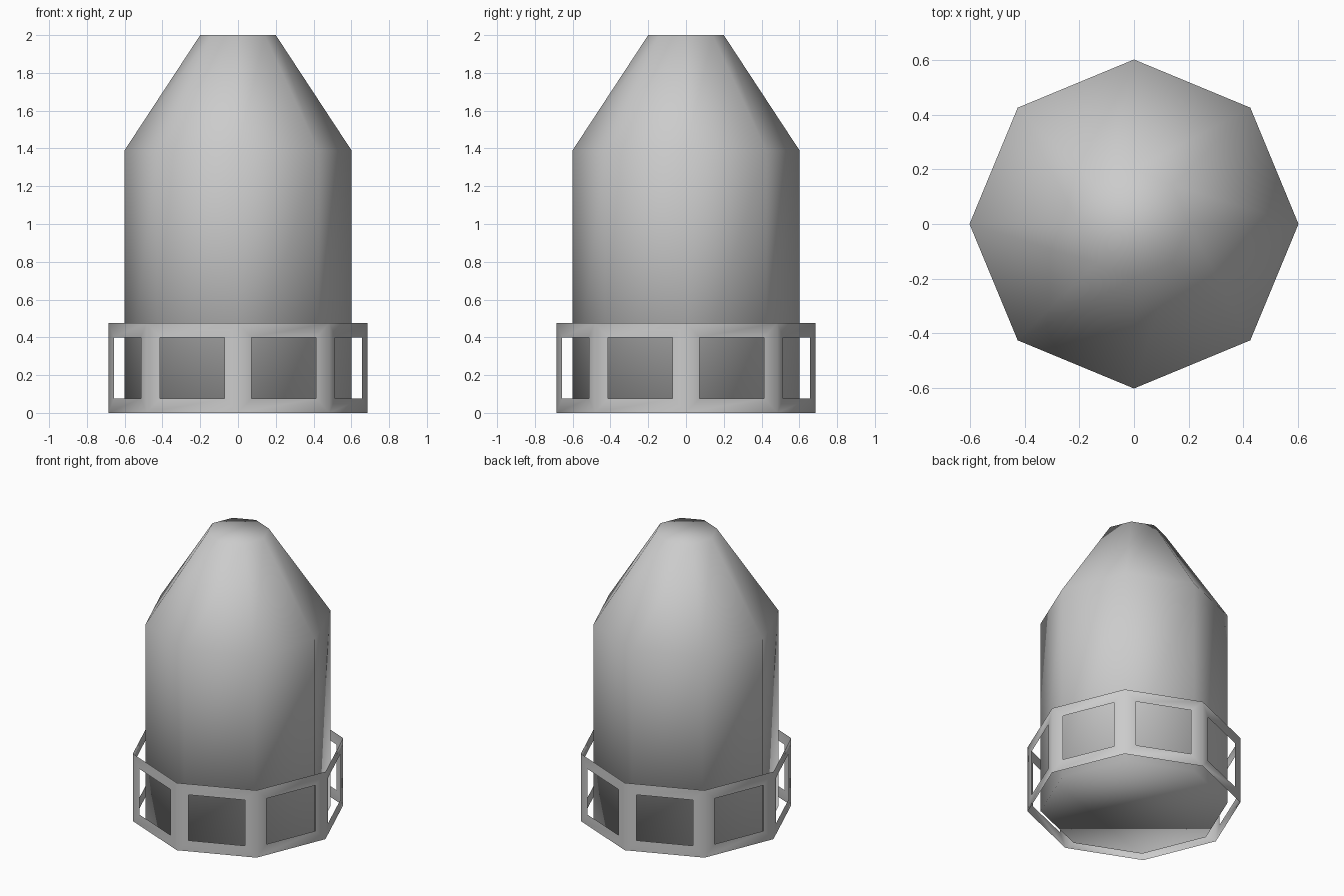
import bpy, bmesh
from math import cos, sin, pi

if "Cube" in bpy.data.objects:
    bpy.data.objects.remove(bpy.data.objects["Cube"])

SIDES = 8


def ring(bm, r, z):
    return [bm.verts.new((r * cos(2 * pi * i / SIDES), r * sin(2 * pi * i / SIDES), z))
            for i in range(SIDES)]


def loft(bm, profile):
    rings = [ring(bm, r, z) for r, z in profile]
    for a, b in zip(rings, rings[1:]):
        for i in range(SIDES):
            j = (i + 1) % SIDES
            bm.faces.new((a[i], a[j], b[j], b[i]))
    return rings


def finish(bm, name):
    bm.normal_update()
    for f in bm.faces:
        f.smooth = True
    mesh = bpy.data.meshes.new(name)
    bm.to_mesh(mesh)
    bm.free()
    obj = bpy.data.objects.new(name, mesh)
    bpy.context.collection.objects.link(obj)
    return obj


# Closed, smooth-shaded octagonal shell body with tapered nose
bm = bmesh.new()
rings = loft(bm, [(0.602, 0.0), (0.602, 1.388), (0.2, 2.0)])
bm.faces.new(rings[0][::-1])
bm.faces.new(rings[-1])
finish(bm, "shell_body")

# Thin tail guard ring: each panel is inset and its centre opened as a window
bm = bmesh.new()
loft(bm, [(0.685, 0.0), (0.685, 0.477)])
bm.normal_update()
panels = list(bm.faces)
bmesh.ops.inset_individual(bm, faces=panels, thickness=0.077, use_even_offset=True)
bmesh.ops.delete(bm, geom=panels, context='FACES')
finish(bm, "tail_guard_ring")
